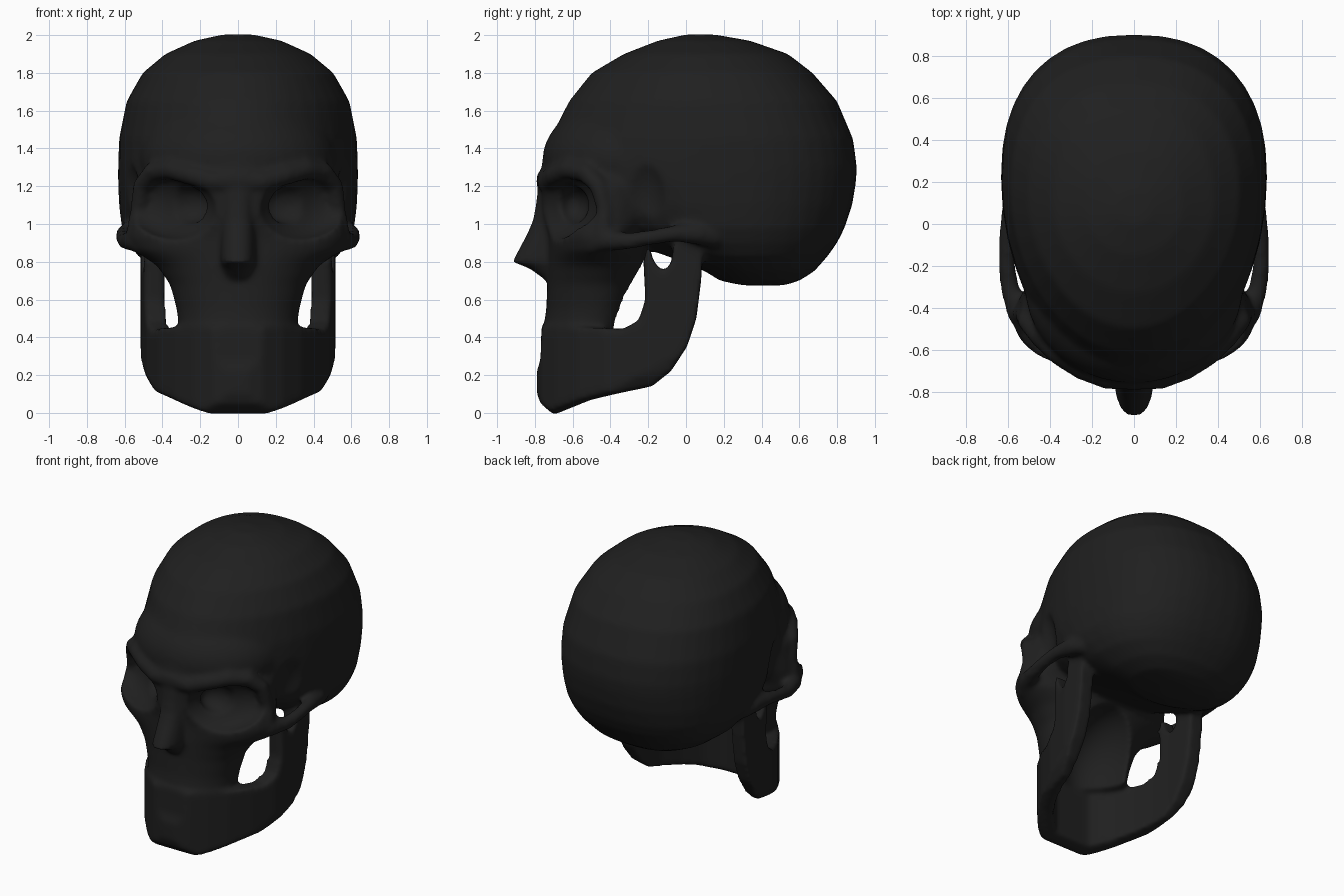
import bpy, bmesh, math
from mathutils import Matrix

if "Cube" in bpy.data.objects:
    bpy.data.objects.remove(bpy.data.objects["Cube"])

bone = bpy.data.materials.new("charcoal_bone")
bone.use_nodes = True
colour = (0.014, 0.014, 0.014, 1)
bone.diffuse_color = colour
bone.node_tree.nodes["Principled BSDF"].inputs["Base Color"].default_value = colour


def add(name, bm):
    bmesh.ops.recalc_face_normals(bm, faces=bm.faces)
    mesh = bpy.data.meshes.new(name)
    bm.to_mesh(mesh)
    bm.free()
    ob = bpy.data.objects.new(name, mesh)
    bpy.context.collection.objects.link(ob)
    return ob


def bake(ob):
    """Replace the object's data by its evaluated mesh."""
    dg = bpy.context.evaluated_depsgraph_get()
    dg.update()
    mesh = bpy.data.meshes.new_from_object(ob.evaluated_get(dg))
    ob.modifiers.clear()
    ob.data = mesh
    return ob


def loft(name, rings, front_power, back_power, sides=40):
    """Stack egg-shaped rings: height, front, widest, back, half width."""
    bm = bmesh.new()
    loops = []
    for z, front, mid, back, w in rings:
        loop = []
        for i in range(sides):
            a = math.tau * i / sides
            c, s = math.cos(a), math.sin(a)
            power = back_power if s > 0 else front_power
            x = math.copysign(abs(c) ** (2 / power), c) * w
            t = abs(s) ** (2 / power)
            y = mid + t * ((back if s > 0 else front) - mid)
            loop.append(bm.verts.new((x, y, z)))
        loops.append(loop)
    for a, b in zip(loops, loops[1:]):
        for i in range(sides):
            j = (i + 1) % sides
            bm.faces.new((a[i], a[j], b[j], b[i]))
    bm.faces.new(loops[0])
    bm.faces.new(loops[-1])
    return add(name, bm)


def prism(name, outline, place, lo, hi):
    bm = bmesh.new()
    a = [bm.verts.new(place(u, v, lo)) for u, v in outline]
    b = [bm.verts.new(place(u, v, hi)) for u, v in outline]
    bm.faces.new(a)
    bm.faces.new(b)
    for i in range(len(a)):
        j = (i + 1) % len(a)
        bm.faces.new((a[i], a[j], b[j], b[i]))
    return add(name, bm)


def ball(name, centre, radii, yaw=0.0, roll=0.0):
    bm = bmesh.new()
    m = (Matrix.Translation(centre) @ Matrix.Rotation(yaw, 4, 'Z')
         @ Matrix.Rotation(roll, 4, 'Y') @ Matrix.Diagonal((*radii, 1)))
    bmesh.ops.create_uvsphere(bm, u_segments=40, v_segments=24, radius=1, matrix=m)
    return add(name, bm)


def tube(name, points, side):
    """Closed round bar through (x, y, z, radius) points."""
    cu = bpy.data.curves.new(name, 'CURVE')
    cu.dimensions = '3D'
    cu.bevel_depth = 1
    cu.bevel_resolution = 4
    cu.use_fill_caps = True
    sp = cu.splines.new('POLY')
    sp.points.add(len(points) - 1)
    for p, (x, y, z, r) in zip(sp.points, points):
        p.co = (x * side, y, z, 1)
        p.radius = r
    ob = bpy.data.objects.new(name, cu)
    bpy.context.collection.objects.link(ob)
    dg = bpy.context.evaluated_depsgraph_get()
    bm = bmesh.new()
    bm.from_mesh(bpy.data.meshes.new_from_object(ob.evaluated_get(dg)))
    bmesh.ops.remove_doubles(bm, verts=bm.verts, dist=0.0005)
    bpy.data.objects.remove(ob)
    return add(name, bm)


def fuse(name, parts, smooth=0):
    """Merge overlapping solids into one skin."""
    bm = bmesh.new()
    for p in parts:
        bm.from_mesh(p.data)
        bpy.data.objects.remove(p)
    ob = add(name, bm)
    mod = ob.modifiers.new("skin", 'REMESH')
    mod.mode = 'VOXEL'
    mod.voxel_size = 0.016
    if smooth:
        mod = ob.modifiers.new("soften", 'SMOOTH')
        mod.factor = 0.5
        mod.iterations = smooth
    return bake(ob)


def boolean(ob, tools, kind):
    for t in tools:
        mod = ob.modifiers.new(kind, 'BOOLEAN')
        mod.operation = kind
        mod.solver = 'EXACT'
        mod.object = t
    bake(ob)
    for t in tools:
        bpy.data.objects.remove(t)
    return ob


def mirrored(half):
    return half + [(-x, v) for x, v in reversed(half)]


# Braincase, forehead and face block
cranium = loft("cranium", [
    (0.675, .30, .40, .52, .10), (0.70, .18, .38, .60, .30), (0.75, .10, .33, .68, .42),
    (0.83, -.10, .28, .75, .53), (0.90, -.30, .25, .80, .58), (0.98, -.45, .23, .84, .615),
    (1.10, -.60, .22, .88, .63), (1.22, -.74, .22, .90, .635), (1.30, -.77, .22, .905, .635),
    (1.45, -.72, .20, .885, .63), (1.65, -.62, .16, .80, .59), (1.80, -.50, .13, .67, .505),
    (1.90, -.33, .10, .54, .385), (1.97, -.15, .08, .34, .23), (2.003, .0, .06, .15, .08)], 1.95, 2.35)
face = loft("face", [
    (0.42, -.76, -.50, -.32, .31), (0.55, -.74, -.48, -.29, .325), (0.68, -.735, -.47, -.25, .36),
    (0.78, -.735, -.45, -.22, .43), (0.86, -.73, -.45, -.20, .55), (0.93, -.73, -.45, -.20, .58),
    (1.05, -.76, -.42, -.10, .555), (1.20, -.77, -.42, -.10, .54), (1.30, -.75, -.35, -.10, .47)], 2.1, 2.1)
forehead = ball("forehead", (0, -.30, 1.34), (.52, .46, .33))
core = fuse("core", [cranium, face, forehead])

# Eye sockets, temple hollows and palate
cutters = [ball("palate", (0, -.20, .46), (.265, .42, .38))]
for s in (1, -1):
    cutters += [
        ball("socket", (.35 * s, -.68, 1.09), (.31, .14, .17), math.radians(40) * s, -.14 * s),
        ball("eye_hollow", (.27 * s, -.60, 1.10), (.14, .09, .10)),
        ball("temple", (.70 * s, -.24, 1.08), (.20, .17, .33))]
boolean(core, cutters, 'DIFFERENCE')

# Nose, brow, outer eye rim and cheek arch
parts = [core, loft("nose", [
    (0.70, -.74, -.68, -.6, .06), (0.765, -.83, -.70, -.6, .08), (0.80, -.92, -.72, -.5, .095),
    (0.95, -.84, -.70, -.5, .09), (1.02, -.81, -.70, -.5, .085), (1.10, -.795, -.70, -.5, .08),
    (1.18, -.785, -.70, -.5, .095), (1.27, -.79, -.70, -.5, .11)], 2.4, 2.4)]
for s in (1, -1):
    parts += [
        tube("brow", [(-.02, -.735, 1.23, .06), (.13, -.73, 1.225, .06), (.25, -.69, 1.26, .055),
                      (.36, -.62, 1.29, .055), (.45, -.53, 1.275, .055), (.51, -.46, 1.20, .05),
                      (.525, -.43, 1.08, .045), (.545, -.44, .94, .05)], s),
        tube("cheek_arch", [(.49, -.50, .89, .06), (.55, -.42, .915, .06), (.595, -.30, .91, .045),
                            (.608, -.18, .93, .04), (.60, -.06, .95, .045),
                            (.575, .06, .95, .06), (.54, .16, .93, .06)], s)]

# Lower jaw: side outline trimmed by its plan and its front outline
jaw = prism("jaw", [
    (-.765, .46), (-.33, .445), (-.25, .49), (-.215, .60), (-.225, .80), (-.20, .90), (-.17, .80),
    (-.12, .745), (-.08, .79), (-.06, .92), (.0, .95), (.09, .90), (.08, .70), (.055, .50),
    (.005, .35), (-.08, .22), (-.18, .14), (-.35, .105), (-.50, .07), (-.70, -.01), (-.77, .05),
    (-.795, .12), (-.79, .22), (-.77, .28)], lambda y, z, x: (x, y, z), -.7, .7)
outer = [(.515, .2), (.515, -.08), (.485, -.27), (.42, -.44), (.335, -.58), (.24, -.685),
         (.13, -.765), (.05, -.79)]
inner = [(.41, .2), (.40, -.13), (.375, -.26), (.32, -.40), (.24, -.53), (.14, -.62)]
plan = prism("jaw_plan", mirrored(outer) + mirrored(inner)[::-1],
             lambda x, y, z: (x, y, z), -.2, 1.2)
front = prism("jaw_front", mirrored([
    (.52, 1.2), (.52, .31), (.49, .20), (.44, .115), (.25, .03), (.15, -.005), (.05, -.012)]),
    lambda x, z, y: (x, y, z), -1, .5)
parts.append(boolean(jaw, [plan, front], 'INTERSECT'))

skull = fuse("skull", parts, smooth=8)
skull.data.materials.clear()
skull.data.materials.append(bone)
skull.data.shade_smooth()
